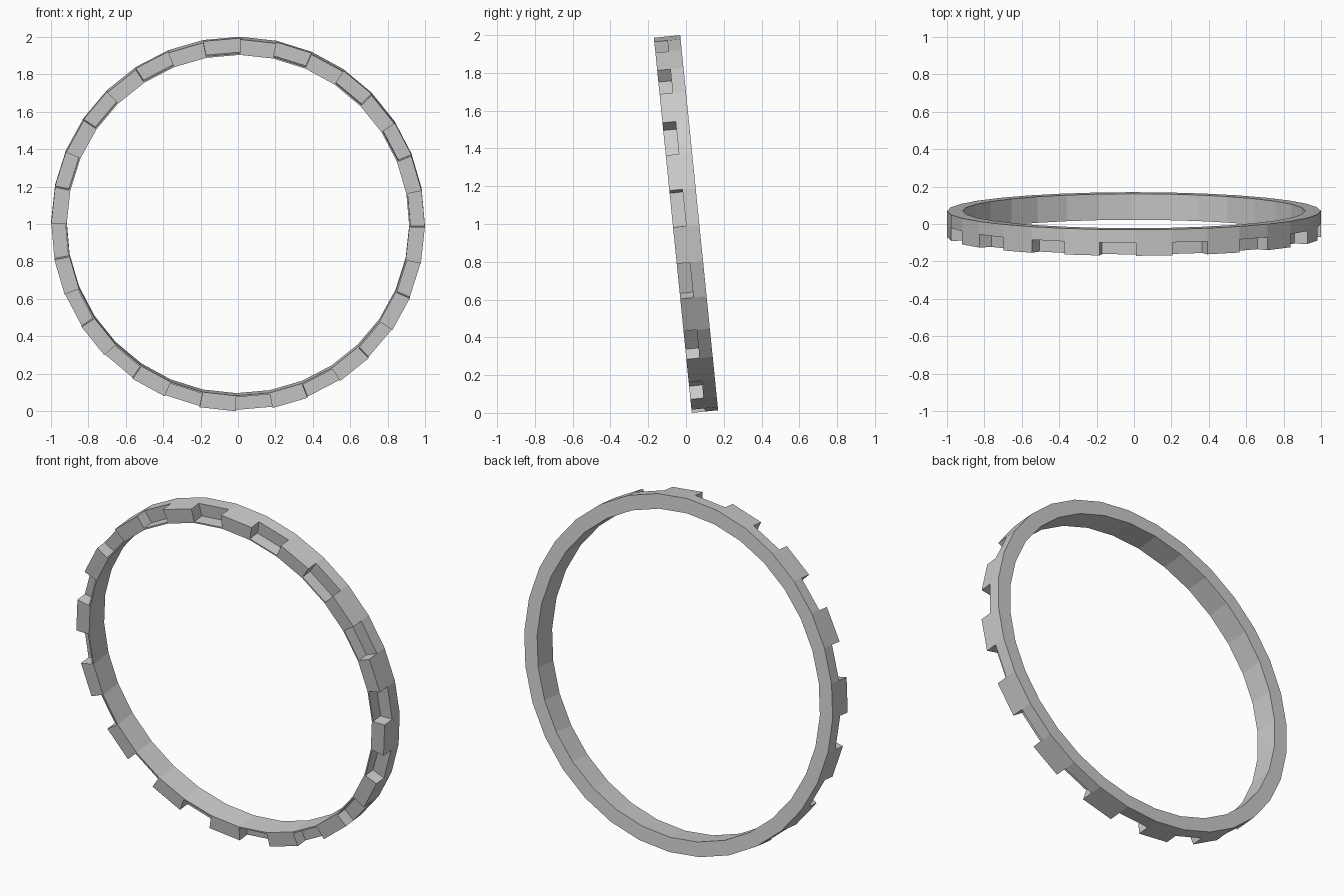
import bpy, bmesh, math
from mathutils import Matrix

if "Cube" in bpy.data.objects:
    bpy.data.objects.remove(bpy.data.objects["Cube"])

N = 32                       # sides of the ring
R_OUT, R_IN = 0.998, 0.915
BACK, MID, FRONT = 0.07, 0.0, -0.07
START = math.radians(-0.6)
POSE = Matrix.Translation((0, 0, 1)) @ Matrix.Rotation(math.radians(5.77), 4, 'X')


def point(r, y, i):
    a = START + 2 * math.pi * i / N
    return (r * math.cos(a), y, r * math.sin(a))


def finish(name, bm):
    bmesh.ops.recalc_face_normals(bm, faces=bm.faces)
    bm.transform(POSE)
    mesh = bpy.data.meshes.new(name)
    bm.to_mesh(mesh)
    bm.free()
    obj = bpy.data.objects.new(name, mesh)
    bpy.context.collection.objects.link(obj)
    return obj


# Square-section band with every second front face pulled out as a tooth
bm = bmesh.new()
profile = [(R_OUT, BACK), (R_IN, BACK), (R_IN, MID), (R_OUT, MID)]
rings = [[bm.verts.new(point(r, y, i)) for r, y in profile] for i in range(N)]
teeth = []
for i in range(N):
    a, b = rings[i], rings[(i + 1) % N]
    for k in range(4):
        m = (k + 1) % 4
        f = bm.faces.new((a[k], a[m], b[m], b[k]))
        if k == 2 and i % 2 == 1:
            teeth.append(f)
bmesh.ops.recalc_face_normals(bm, faces=bm.faces)
new = bmesh.ops.extrude_discrete_faces(bm, faces=teeth)
for f in new['faces']:
    bmesh.ops.translate(bm, vec=(0, FRONT - MID, 0), verts=f.verts)
finish("toothed_ring", bm)

# Thin inner walls closing the recesses between teeth
bm = bmesh.new()
for i in range(0, N, 2):
    v = [bm.verts.new(point(r, y, j))
         for j in (i, i + 1) for y in (MID, FRONT) for r in (R_IN, R_IN + 0.008)]
    for q in ((0, 1, 3, 2), (4, 5, 7, 6), (0, 1, 5, 4),
              (2, 3, 7, 6), (0, 2, 6, 4), (1, 3, 7, 5)):
        bm.faces.new([v[k] for k in q])
finish("recess_walls", bm)
